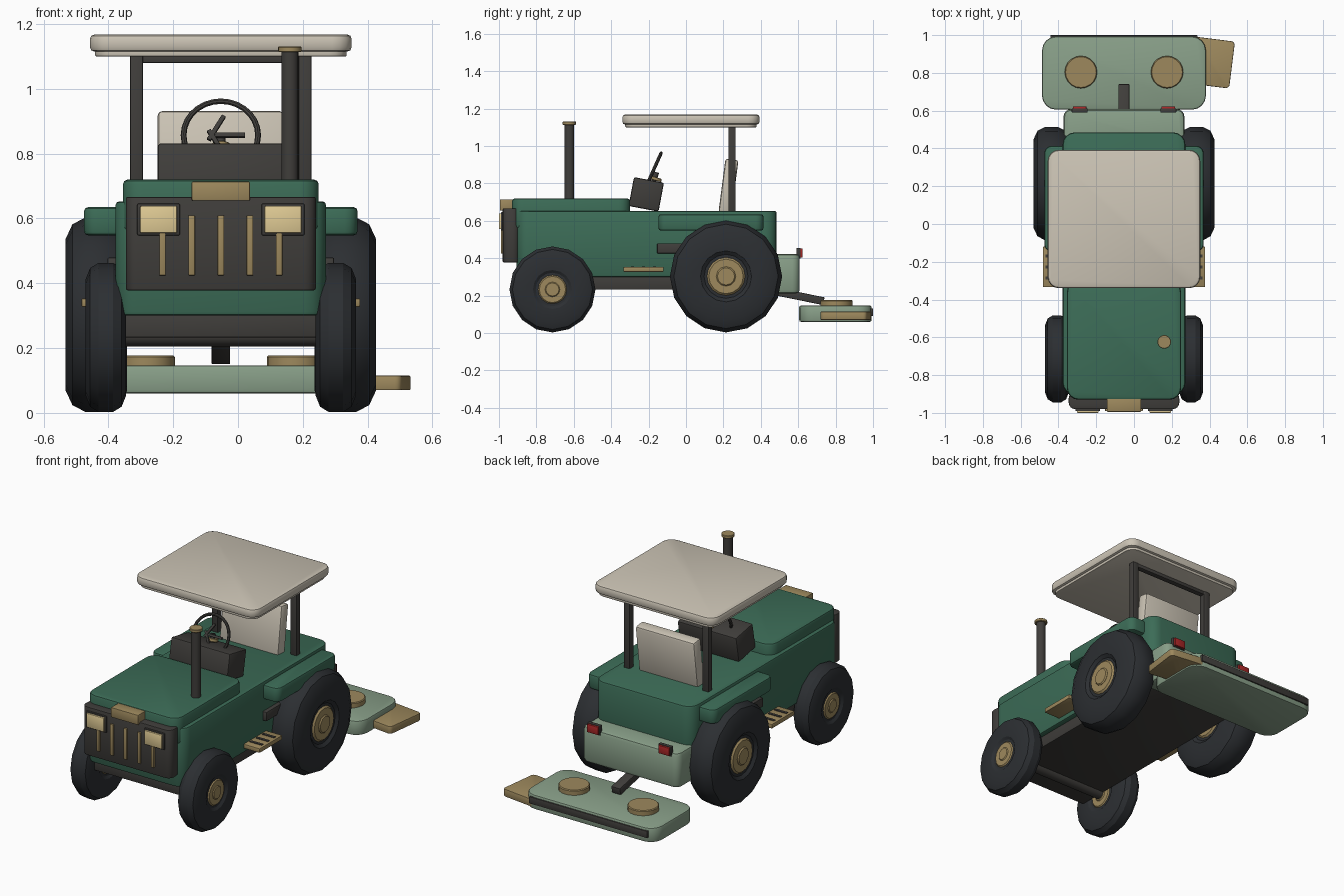
import bpy, bmesh, math
from mathutils import Matrix, Vector

if "Cube" in bpy.data.objects:
    bpy.data.objects.remove(bpy.data.objects["Cube"])

CX = -0.053  # centre line of the tractor


def mat(name, r, g, b):
    m = bpy.data.materials.new(name)
    m.diffuse_color = (r, g, b, 1)
    m.use_nodes = True
    m.node_tree.nodes["Principled BSDF"].inputs["Base Color"].default_value = m.diffuse_color
    return m


GREEN = mat("green", 0.045, 0.15, 0.095)
SAGE = mat("sage", 0.25, 0.35, 0.25)
DARK = mat("dark", 0.05, 0.047, 0.043)
TIRE = mat("rubber", 0.025, 0.028, 0.032)
CREAM = mat("cream", 0.6, 0.55, 0.46)
GOLD = mat("gold", 0.34, 0.25, 0.11)
LAMP = mat("lamp", 0.75, 0.6, 0.3)
RED = mat("red", 0.4, 0.02, 0.02)


def finish(name, bm, m, loc, rot=(0, 0, 0)):
    bmesh.ops.recalc_face_normals(bm, faces=bm.faces)
    me = bpy.data.meshes.new(name)
    bm.to_mesh(me)
    bm.free()
    me.materials.append(m)
    ob = bpy.data.objects.new(name, me)
    ob.location, ob.rotation_euler = loc, rot
    bpy.context.collection.objects.link(ob)
    bpy.ops.object.select_all(action='DESELECT')
    ob.select_set(True)
    bpy.context.view_layer.objects.active = ob
    bpy.ops.object.shade_smooth_by_angle(angle=math.radians(30))
    return ob


def box(name, m, x, y, z, r=0.0, e=0.006, rot=(0, 0, 0)):
    """Box from ranges; r rounds the upright corners, e softens the rims."""
    size = [b - a for a, b in (x, y, z)]
    mid = [(a + b) / 2 for a, b in (x, y, z)]
    bm = bmesh.new()
    bmesh.ops.create_cube(bm, size=1)
    bmesh.ops.scale(bm, vec=size, verts=bm.verts)
    if r:
        up = [d for d in bm.edges if abs(d.verts[0].co.z - d.verts[1].co.z) > 1e-5]
        bmesh.ops.bevel(bm, geom=up, offset=r, segments=4, profile=0.5, affect='EDGES')
        edges = [d for d in bm.edges if abs(d.verts[0].co.z - d.verts[1].co.z) < 1e-5]
    else:
        edges = bm.edges[:]
    if e:
        bmesh.ops.bevel(bm, geom=edges, offset=e, segments=2, profile=0.5, affect='EDGES')
    return finish(name, bm, m, mid, rot)


def cyl(name, m, c, r, h, axis='Z', n=20):
    bm = bmesh.new()
    bmesh.ops.create_cone(bm, cap_ends=True, segments=n, radius1=r, radius2=r, depth=h)
    bmesh.ops.bevel(bm, geom=[d for d in bm.edges if abs(d.verts[0].co.z - d.verts[1].co.z) < 1e-5],
                    offset=min(r, h) * 0.12, segments=1, affect='EDGES')
    return finish(name, bm, m, c, (0, math.pi / 2, 0) if axis == 'X' else (0, 0, 0))


def lathe(name, m, c, profile, n):
    """Spin closed (axial, radius) profile around the x axis."""
    bm = bmesh.new()
    rings = []
    for i in range(n):
        a = 2 * math.pi * i / n
        rings.append([bm.verts.new((u, r * math.sin(a), -r * math.cos(a))) for u, r in profile])
    k = len(profile)
    for i in range(n):
        p, q = rings[i], rings[(i + 1) % n]
        for j in range(k):
            bm.faces.new((p[j], p[(j + 1) % k], q[(j + 1) % k], q[j]))
    return finish(name, bm, m, c)


def wide(name, m, half, y, z, **k):
    return box(name, m, (CX - half, CX + half), y, z, **k)


def sided(s, a, b):
    return tuple(sorted((CX + s * a, CX + s * b)))


# Main body
wide("body", GREEN, 0.325, (-0.905, 0.485), (0.30, 0.653), r=0.065, e=0.012)
wide("hood", GREEN, 0.302, (-0.93, -0.30), (0.56, 0.72), r=0.06, e=0.014)
wide("chassis", DARK, 0.295, (-0.86, 0.47), (0.232, 0.31))
wide("rear_box", SAGE, 0.32, (0.40, 0.608), (0.212, 0.422), r=0.04, e=0.02)

# Grille
wide("grille", DARK, 0.293, (-0.98, -0.89), (0.378, 0.667), r=0.035)
for i in range(-2, 3):
    x = CX + i * 0.09
    box("grille_bar", GOLD, (x - 0.01, x + 0.01), (-0.99, -0.97), (0.424, 0.61), e=0.003)
wide("grille_plate", GOLD, 0.09, (-0.995, -0.92), (0.655, 0.714), e=0.004)

# Dashboard and steering wheel
wide("dashboard", DARK, 0.195, (-0.294, -0.131), (0.663, 0.82), e=0.01, rot=(-0.185, 0, 0))
C = Vector((CX, -0.18, 0.857))
tilt = Matrix.Rotation(math.pi / 2 - 0.42, 3, 'X')
bm = bmesh.new()
N, K, R, T = 28, 8, 0.115, 0.009
vs = [[bm.verts.new(((R + T * math.cos(b)) * math.cos(a), (R + T * math.cos(b)) * math.sin(a), T * math.sin(b)))
       for b in (2 * math.pi * j / K for j in range(K))] for a in (2 * math.pi * i / N for i in range(N))]
for i in range(N):
    for j in range(K):
        bm.faces.new((vs[i][j], vs[(i + 1) % N][j], vs[(i + 1) % N][(j + 1) % K], vs[i][(j + 1) % K]))
finish("steering_wheel", bm, DARK, C, tilt.to_euler())
for a in (0, 2 * math.pi / 3, 4 * math.pi / 3):
    p = C + tilt @ Vector((0.028 * math.cos(a), 0.028 * math.sin(a), 0))
    s = box("steering_spoke", DARK, (p.x - 0.047, p.x + 0.047), (p.y - 0.007, p.y + 0.007),
            (p.z - 0.006, p.z + 0.006), e=0.002)
    s.rotation_euler = (tilt @ Matrix.Rotation(-a, 3, 'Z')).to_euler()
col = cyl("steering_column", DARK, C + Vector((0, 0.008, -0.045)), 0.014, 0.1)
col.rotation_euler = (-0.3, 0, 0)
hub = cyl("steering_hub", GOLD, (CX, -0.158, 0.823), 0.028, 0.018)
hub.rotation_euler = (-0.3, 0, 0)

# Seat back
wide("seat_back", CREAM, 0.195, (0.192, 0.262), (0.64, 0.93), e=0.014, rot=(-0.13, 0, 0))

# Canopy
wide("canopy", CREAM, 0.404, (-0.34, 0.393), (1.115, 1.168), r=0.06, e=0.014)
wide("canopy_lip", CREAM, 0.388, (-0.325, 0.378), (1.10, 1.125), r=0.055, e=0.004)
wide("canopy_crossbar", DARK, 0.26, (0.23, 0.262), (1.08, 1.105), e=0.003)

# Exhaust
cyl("exhaust_pipe", DARK, (0.16, -0.624, 0.90), 0.026, 0.44)
cyl("exhaust_cap", GOLD, (0.16, -0.624, 1.122), 0.036, 0.017)

# Mower deck and hitch
wide("hitch_arm", DARK, 0.029, (0.43, 0.74), (0.18, 0.222), e=0.004, rot=(-0.2, 0, 0))
wide("mower_deck", SAGE, 0.434, (0.605, 0.993), (0.06, 0.147), r=0.075, e=0.01)
wide("deck_rear_strip", DARK, 0.39, (0.975, 1.0), (0.09, 0.132), e=0.004)
box("discharge_chute", GOLD, (0.30, 0.52), (0.73, 0.98), (0.07, 0.115), r=0.02, e=0.004, rot=(0, 0, -0.125))


def wheel(tag, s, off, y, R, w, hub_r):
    h = w / 2
    c = (CX + s * off, y, R + 0.003)
    side = [(h * 0.82, hub_r * 0.95), (h * 0.82, hub_r * 1.12), (h * 0.97, hub_r * 1.3), (h, R * 0.78),
            (h * 0.78, R * 0.93), (h * 0.36, R)]
    lathe(tag + "_tire", TIRE, c, side + [(-u, r) for u, r in reversed(side)], 16)
    cyl(tag + "_rim", GOLD, c, hub_r, w * 0.92, 'X', 16)
    cyl(tag + "_hubcap", GOLD, c, hub_r * 0.5, w * 1.0, 'X', 12)


for s in (-1, 1):
    wheel("front_wheel", s, 0.355, -0.714, 0.23, 0.125, 0.08)
    wheel("rear_wheel", s, 0.384, 0.214, 0.30, 0.19, 0.105)
    box("fender", GREEN, sided(s, 0.28, 0.422), (-0.147, 0.414), (0.548, 0.635), r=0.04, e=0.012)
    box("side_vent", DARK, sided(s, 0.30, 0.35), (-0.155, 0.06), (0.425, 0.48))
    box("step", GOLD, sided(s, 0.30, 0.43), (-0.334, -0.12), (0.327, 0.353), e=0.004)
    for i in range(3):
        y = -0.285 + i * 0.058
        box("step_tread", DARK, sided(s, 0.335, 0.415), (y - 0.008, y + 0.008), (0.35, 0.357), e=0)
    x = CX + s * 0.26
    box("canopy_post", DARK, (x - 0.02, x + 0.02), (0.227, 0.265), (0.64, 1.11), e=0.004)
    x = CX + s * 0.192
    box("headlight_frame", DARK, (x - 0.066, x + 0.066), (-0.99, -0.97), (0.548, 0.646), e=0.004)
    box("headlight", LAMP, (x - 0.057, x + 0.057), (-1.0, -0.98), (0.555, 0.639), e=0.004)
    x = CX + s * 0.235
    box("tail_light_frame", DARK, (x - 0.042, x + 0.042), (0.59, 0.612), (0.398, 0.456), e=0.003)
    box("tail_light", RED, (x - 0.036, x + 0.036), (0.60, 0.623), (0.404, 0.452), e=0.003)
    cyl("deck_cover", GOLD, (CX + s * 0.228, 0.804, 0.158), 0.086, 0.038)

# Axles
cyl("front_axle", DARK, (CX, -0.714, 0.24), 0.035, 0.68, 'X')
cyl("rear_axle", DARK, (CX, 0.214, 0.303), 0.045, 0.68, 'X')
